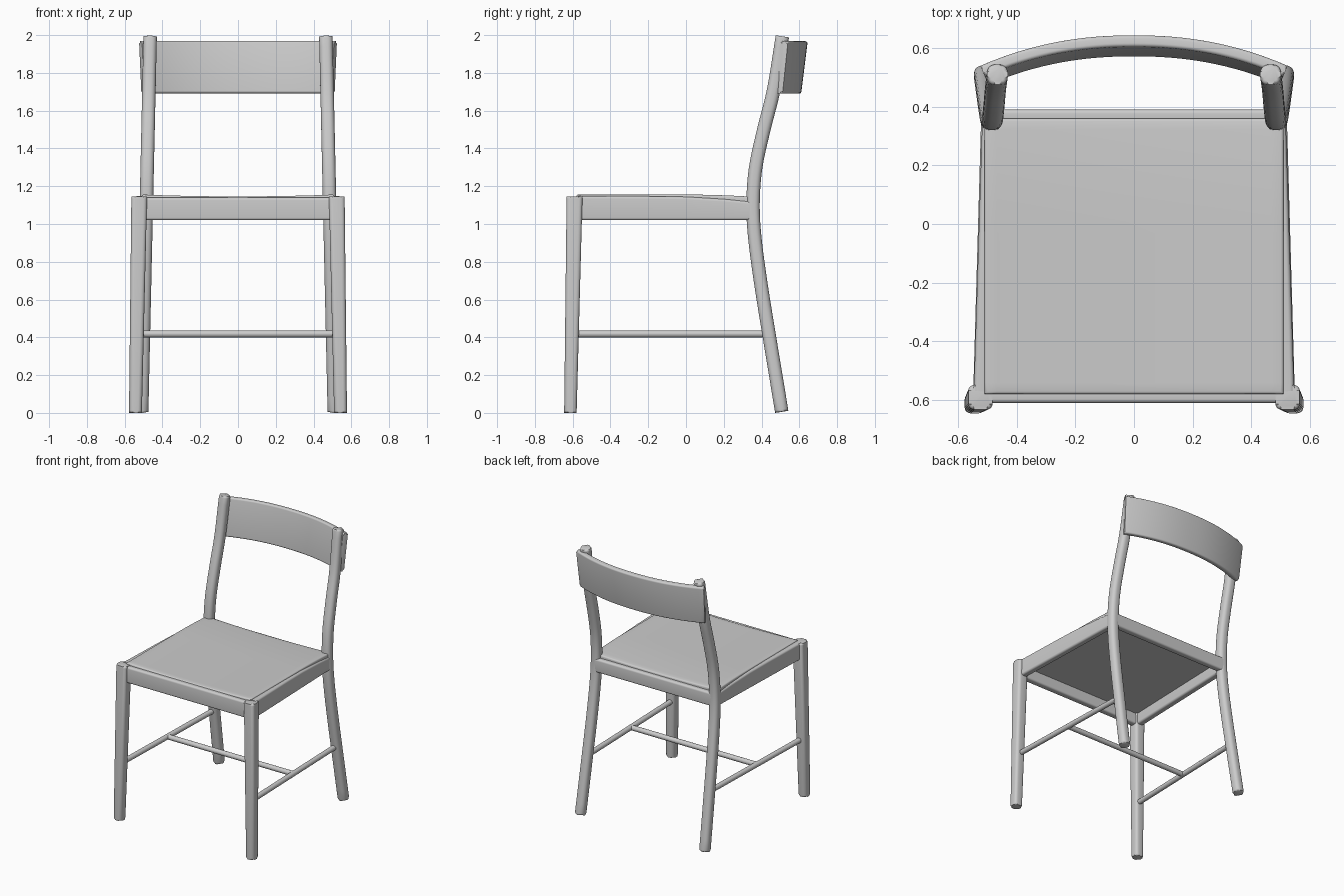
import bpy, bmesh, math
from mathutils import Vector

if "Cube" in bpy.data.objects:
    bpy.data.objects.remove(bpy.data.objects["Cube"])

mat = bpy.data.materials.new("plain grey")
mat.diffuse_color = (0.6, 0.6, 0.6, 1)
mat.use_nodes = True
mat.node_tree.nodes["Principled BSDF"].inputs["Base Color"].default_value = mat.diffuse_color


def finish(bm, name):
    bmesh.ops.recalc_face_normals(bm, faces=bm.faces)
    me = bpy.data.meshes.new(name)
    bm.to_mesh(me)
    bm.free()
    me.materials.append(mat)
    ob = bpy.data.objects.new(name, me)
    bpy.context.collection.objects.link(ob)
    bpy.ops.object.select_all(action='DESELECT')
    ob.select_set(True)
    bpy.context.view_layer.objects.active = ob
    bpy.ops.object.shade_smooth_by_angle(angle=math.radians(40))
    return ob


def rounded_rect(w, h, r, n=5):
    r = min(r, w * 0.499, h * 0.499)
    pts = []
    for k, (sx, sy) in enumerate([(1, 1), (-1, 1), (-1, -1), (1, -1)]):
        for i in range(n + 1):
            a = math.pi / 2 * (k + i / n)
            pts.append((sx * (w / 2 - r) + r * math.cos(a), sy * (h / 2 - r) + r * math.sin(a)))
    return pts


def loft(name, path, sizes, r, ref, edge=0.0):
    """Sweep a rounded rectangle (width across, height along ref) along a path."""
    path = [Vector(p) for p in path]
    ref = Vector(ref)
    bm = bmesh.new()
    rings = []
    for i, p in enumerate(path):
        t = (path[min(i + 1, len(path) - 1)] - path[max(i - 1, 0)]).normalized()
        side = t.cross(ref).normalized()
        up = side.cross(t).normalized()
        w, h = sizes[i] if isinstance(sizes, list) else sizes
        rings.append([bm.verts.new(p + side * a + up * b) for a, b in rounded_rect(w, h, r)])
    n = len(rings[0])
    for a, b in zip(rings, rings[1:]):
        for j in range(n):
            bm.faces.new((a[j], a[(j + 1) % n], b[(j + 1) % n], b[j]))
    caps = [bm.faces.new(rings[0]), bm.faces.new(rings[-1])]
    if edge:
        es = [e for f in caps for e in f.edges]
        bmesh.ops.bevel(bm, geom=es, offset=edge, segments=3, profile=0.5, affect='EDGES')
    return finish(bm, name)


def smooth_curve(keys, steps=5):
    """Catmull-Rom through (z, y) keys."""
    out = []
    k = [keys[0]] + keys + [keys[-1]]
    for i in range(1, len(k) - 2):
        m0 = (k[i + 1][1] - k[i - 1][1]) / (k[i + 1][0] - k[i - 1][0])
        m1 = (k[i + 2][1] - k[i][1]) / (k[i + 2][0] - k[i][0])
        d = k[i + 1][0] - k[i][0]
        for s in range(steps):
            t = s / steps
            y = ((2*t**3 - 3*t*t + 1) * k[i][1] + (t**3 - 2*t*t + t) * d * m0
                 + (3*t*t - 2*t**3) * k[i + 1][1] + (t**3 - t*t) * d * m1)
            out.append((k[i][0] + d * t, y))
    return out + [keys[-1]]


back_curve = smooth_curve([(0.006, .507), (0.4, .442), (0.7, .394), (0.95, .362), (1.12, .355),
                           (1.3, .369), (1.5, .412), (1.7, .462), (1.993, .51)])

for s, side in ((-1, "left"), (1, "right")):
    # tapered front legs
    loft("front_leg_" + side, [(s * .543, -.612, 0), (s * .523, -.59, 1.145)],
         [(.066, .068), (.084, .083)], .02, (1, 0, 0), .012)
    # curved rear legs running up into the back posts
    loft("rear_leg_" + side, [(s * (.51 - .0225 * z), y, z) for z, y in back_curve],
         (.071, .071), .028, (1, 0, 0), .012)
    # side rails under the seat, lower towards the back
    tops = [(-.57, 1.148), (-.2, 1.147), (0, 1.144), (.2, 1.132), (.35, 1.118)]
    loft("side_rail_" + side,
         [(s * (.503 - .031 * y), y, (1.02 + t) / 2) for y, t in tops],
         [(.05, t - 1.02) for y, t in tops], .014, (0, 0, 1))
    # side stretchers
    loft("side_stretcher_" + side, [(s * .53, -.6, .418), (s * .5, .44, .418)],
         (.037, .037), .0184, (0, 0, 1))

# front and back rails
loft("front_rail", [(-.51, -.585, 1.08), (.51, -.585, 1.08)], (.05, .12), .014, (0, 0, 1))
loft("back_rail", [(-.48, .365, 1.07), (.48, .365, 1.07)], (.05, .1), .014, (0, 0, 1))

# cross stretcher between the side stretchers
loft("cross_stretcher", [(-.513, -.09, .418), (.513, -.09, .418)], (.037, .037), .0184, (0, 0, 1))

# bowed backrest, leaning back
arc = []
for i in range(33):
    x = -.51 + 1.02 * i / 32
    arc.append((x, .607 - .1 * abs(x / .51) ** 2.2, 1.83))
loft("backrest", arc, (.04, .28), .012, (0, .035, .28), .01)

# seat board, slightly dished
bm = bmesh.new()
N = 24
bmesh.ops.create_grid(bm, x_segments=N, y_segments=N, size=1)
for v in bm.verts:
    x, y = v.co.x * .51, -.11 + v.co.y * .47
    v.co = (x, y, 1.156 - .01 * (1 - (x / .51) ** 2) - .012 * max(0, y / .36) ** 2)
ext = bmesh.ops.extrude_face_region(bm, geom=bm.faces[:])
low = [g for g in ext["geom"] if isinstance(g, bmesh.types.BMVert)]
for v in low:
    v.co.z = 1.1
bmesh.ops.recalc_face_normals(bm, faces=bm.faces)
rim = [e for e in bm.edges if len(e.link_faces) == 2 and e.calc_face_angle(0) > 1
       and min(v.co.z for v in e.verts) > 1.12]
bmesh.ops.bevel(bm, geom=rim, offset=.01, segments=3, profile=.5, affect='EDGES')
finish(bm, "seat")
